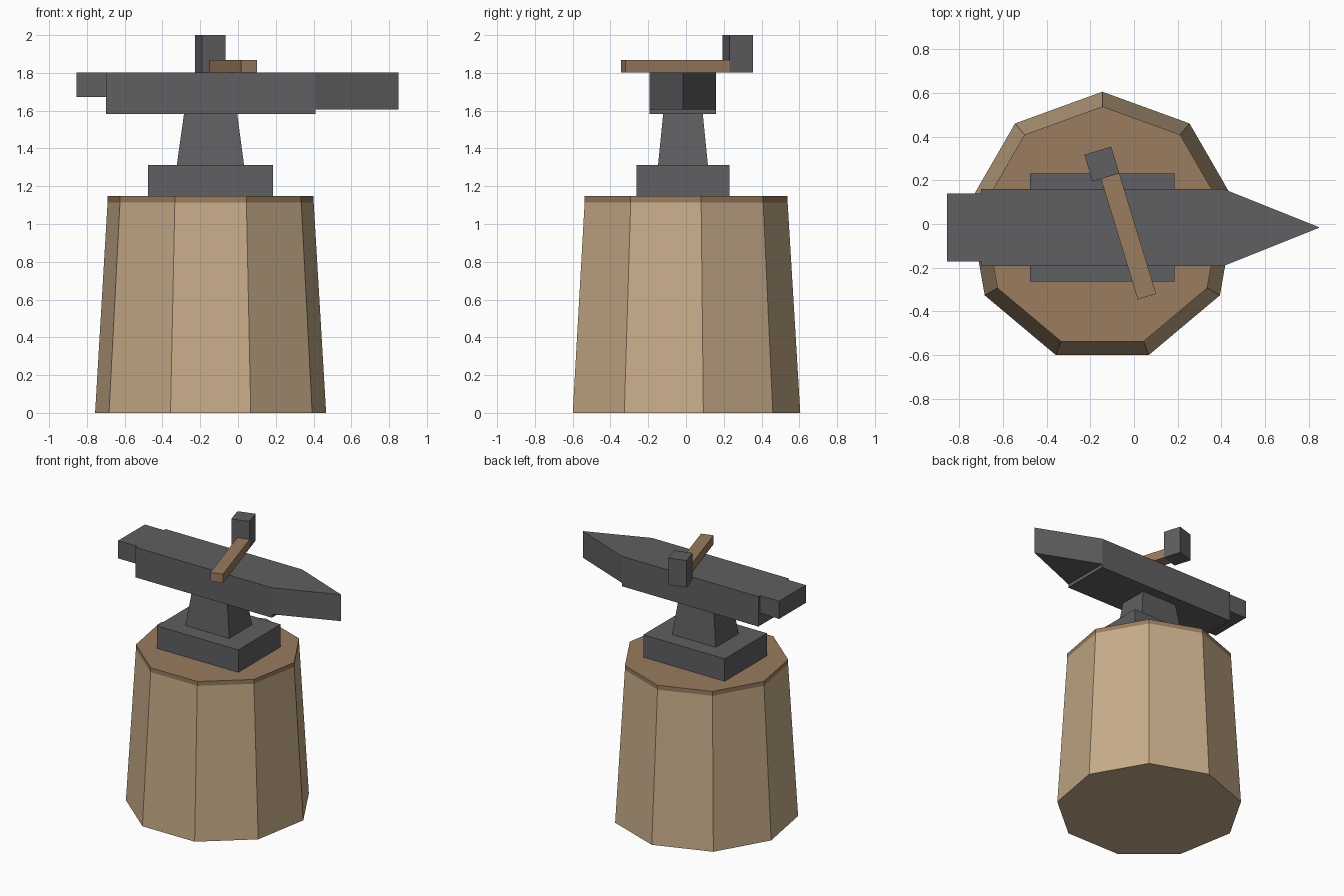
import bpy, bmesh, math
from mathutils import Matrix, Vector

cube = bpy.data.objects.get("Cube")
if cube:
    bpy.data.objects.remove(cube, do_unlink=True)


def material(name, rgb):
    m = bpy.data.materials.new(name)
    m.use_nodes = True
    m.diffuse_color = (*rgb, 1)
    m.node_tree.nodes["Principled BSDF"].inputs["Base Color"].default_value = (*rgb, 1)
    return m


BARK = material("pale wood", (0.57, 0.41, 0.25))
WOOD = material("brown wood", (0.32, 0.20, 0.115))
IRON = material("dark iron", (0.115, 0.115, 0.123))

CX, CY = -0.145, -0.016  # shared axis of stump and anvil


def loft(name, rings, mat):
    """Skin a closed solid through rings of equal point count."""
    bm = bmesh.new()
    loops = [[bm.verts.new(p) for p in ring] for ring in rings]
    for low, high in zip(loops, loops[1:]):
        for i in range(len(low)):
            j = (i + 1) % len(low)
            bm.faces.new((low[i], low[j], high[j], high[i]))
    bm.faces.new(loops[0][::-1])
    bm.faces.new(loops[-1])
    bmesh.ops.recalc_face_normals(bm, faces=bm.faces)
    mesh = bpy.data.meshes.new(name)
    bm.to_mesh(mesh)
    bm.free()
    mesh.materials.append(mat)
    obj = bpy.data.objects.new(name, mesh)
    bpy.context.collection.objects.link(obj)
    return obj


def nonagon(r, z):
    angles = [math.pi / 2 + i * math.tau / 9 for i in range(9)]
    return [(CX + r * math.cos(a), CY + r * math.sin(a), z) for a in angles]


def rect(x0, x1, half_y, z):
    return [(x0, CY - half_y, z), (x1, CY - half_y, z),
            (x1, CY + half_y, z), (x0, CY + half_y, z)]


def block(name, x0, x1, half_y, z0, z1, mat):
    return loft(name, [rect(x0, x1, half_y, z) for z in (z0, z1)], mat)


# Tapered stump with a darker cut top
stump = loft("stump", [nonagon(0.621, 0), nonagon(0.554, 1.115), nonagon(0.554, 1.147)], BARK)
stump.data.materials.append(WOOD)
for face in stump.data.polygons:
    if face.center.z > 1.12:
        face.material_index = 1

# Anvil foot, waist, body and heel
block("anvil_foot", -0.476, 0.186, 0.246, 1.147, 1.312, IRON)
loft("anvil_waist", [rect(-0.324, 0.032, 0.132, 1.312),
                     rect(-0.286, -0.004, 0.105, 1.582)], IRON)
block("anvil_body", -0.70, 0.41, 0.176, 1.582, 1.802, IRON)
block("anvil_heel", -0.855, -0.70, 0.155, 1.672, 1.802, IRON)

# Wedge-shaped horn
loft("anvil_horn", [[(0.41, CY - 0.176, z), (0.85, CY, z), (0.41, CY + 0.176, z)]
                    for z in (1.607, 1.802)], IRON)

# Hammer resting askew on the anvil, built around the head's centre
hammer_pose = Matrix.Translation(Vector((-0.147, 0.274, 0))) @ Matrix.Rotation(math.radians(17), 4, 'Z')


def hammer_part(name, x0, x1, y0, y1, z0, z1, mat):
    ring = [(x0, y0), (x1, y0), (x1, y1), (x0, y1)]
    obj = loft(name, [[(x, y, z) for x, y in ring] for z in (z0, z1)], mat)
    obj.data.transform(hammer_pose)


hammer_part("hammer_head", -0.064, 0.064, -0.064, 0.064, 1.803, 2.0, IRON)
hammer_part("hammer_handle", -0.024, 0.064, -0.64, -0.064, 1.803, 1.868, WOOD)
